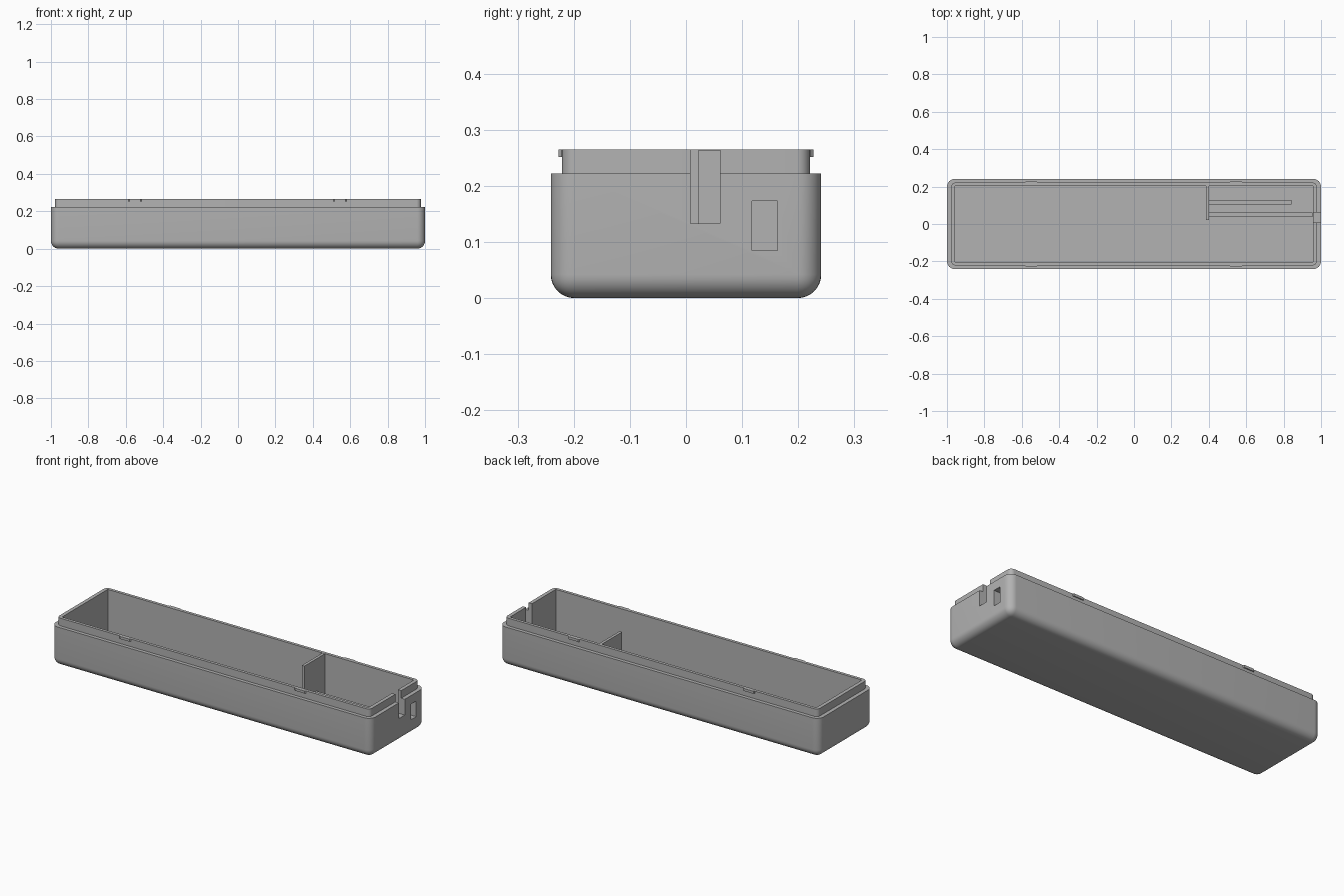
import bpy
import bmesh

cube = bpy.data.objects.get("Cube")
if cube:
    bpy.data.objects.remove(cube, do_unlink=True)

grey = bpy.data.materials.new("light grey plastic")
grey.use_nodes = True
colour = (0.45, 0.45, 0.45, 1)
grey.diffuse_color = colour
grey.node_tree.nodes["Principled BSDF"].inputs["Base Color"].default_value = colour


def box(name, x, y, z, radius=0, upright=False, base=False, segments=8):
    """Box between limits; rounds its upright and/or its base edges."""
    bm = bmesh.new()
    bmesh.ops.create_cube(bm, size=1)
    for v in bm.verts:
        v.co = [lim[0] if c < 0 else lim[1] for c, lim in zip(v.co, (x, y, z))]
    edges = []
    for e in bm.edges:
        a, b = (v.co.z for v in e.verts)
        if (upright and a != b) or (base and a == b == z[0]):
            edges.append(e)
    if edges:
        bmesh.ops.bevel(bm, geom=edges, offset=radius, segments=segments,
                        profile=0.5, affect='EDGES')
    mesh = bpy.data.meshes.new(name)
    bm.to_mesh(mesh)
    bm.free()
    mesh.materials.append(grey)
    obj = bpy.data.objects.new(name, mesh)
    bpy.context.collection.objects.link(obj)
    return obj


def combine(target, tool, operation):
    """Apply a boolean and remove the tool."""
    mod = target.modifiers.new("boolean", 'BOOLEAN')
    mod.operation, mod.object, mod.solver = operation, tool, 'EXACT'
    bpy.context.view_layer.objects.active = target
    bpy.ops.object.modifier_apply(modifier=mod.name)
    bpy.data.objects.remove(tool, do_unlink=True)


FLOOR, RIM, TOP = 0.025, 0.222, 0.265

# Rounded tray with a stepped lip
tray = box("tray", (-1, 1), (-0.241, 0.241), (0, RIM), 0.042, True, True)
lip = box("lip", (-0.978, 0.978), (-0.221, 0.221), (0.1, TOP), 0.024, True)
combine(tray, lip, 'UNION')

# Hollow inside, filleted along the floor
hollow = box("hollow", (-0.957, 0.957), (-0.204, 0.204), (FLOOR, 0.4), 0.026, base=True)
combine(tray, hollow, 'DIFFERENCE')

# Square-cornered pockets, cable slot and end window
cuts = [
    ("pocket", (0.4, 0.957), (0.03, 0.204), (FLOOR, 0.4)),
    ("end_pocket", (-0.957, -0.9), (-0.05, 0.06), (FLOOR, 0.4)),
    ("cable_slot", (0.9, 1.1), (0.008, 0.061), (0.133, 0.4)),
    ("end_window", (0.9, 1.1), (0.118, 0.163), (0.085, 0.173)),
]
for name, x, y, z in cuts:
    combine(tray, box(name, x, y, z), 'DIFFERENCE')

# Inner divider and low support ribs
box("divider", (0.384, 0.4), (0.022, 0.206), (FLOOR - 0.005, TOP - 0.001))
box("long_rib", (0.398, 0.955), (0.037, 0.062), (FLOOR - 0.005, 0.083))
box("short_rib", (0.398, 0.843), (0.105, 0.128), (FLOOR - 0.005, 0.083))

# Snap tabs along both long sides of the lip
for side, sign in (("front", -1), ("back", 1)):
    for end, x in (("right", -0.55), ("left", 0.545)):
        y = sorted((sign * 0.215, sign * 0.227))
        box(f"{side}_{end}_snap_tab", (x - 0.035, x + 0.035), y, (0.251, TOP),
            0.005, True, segments=1)

# Smooth fillets, crisp edges
bpy.ops.object.select_all(action='DESELECT')
tray.select_set(True)
bpy.context.view_layer.objects.active = tray
bpy.ops.object.shade_smooth_by_angle(angle=0.5)
